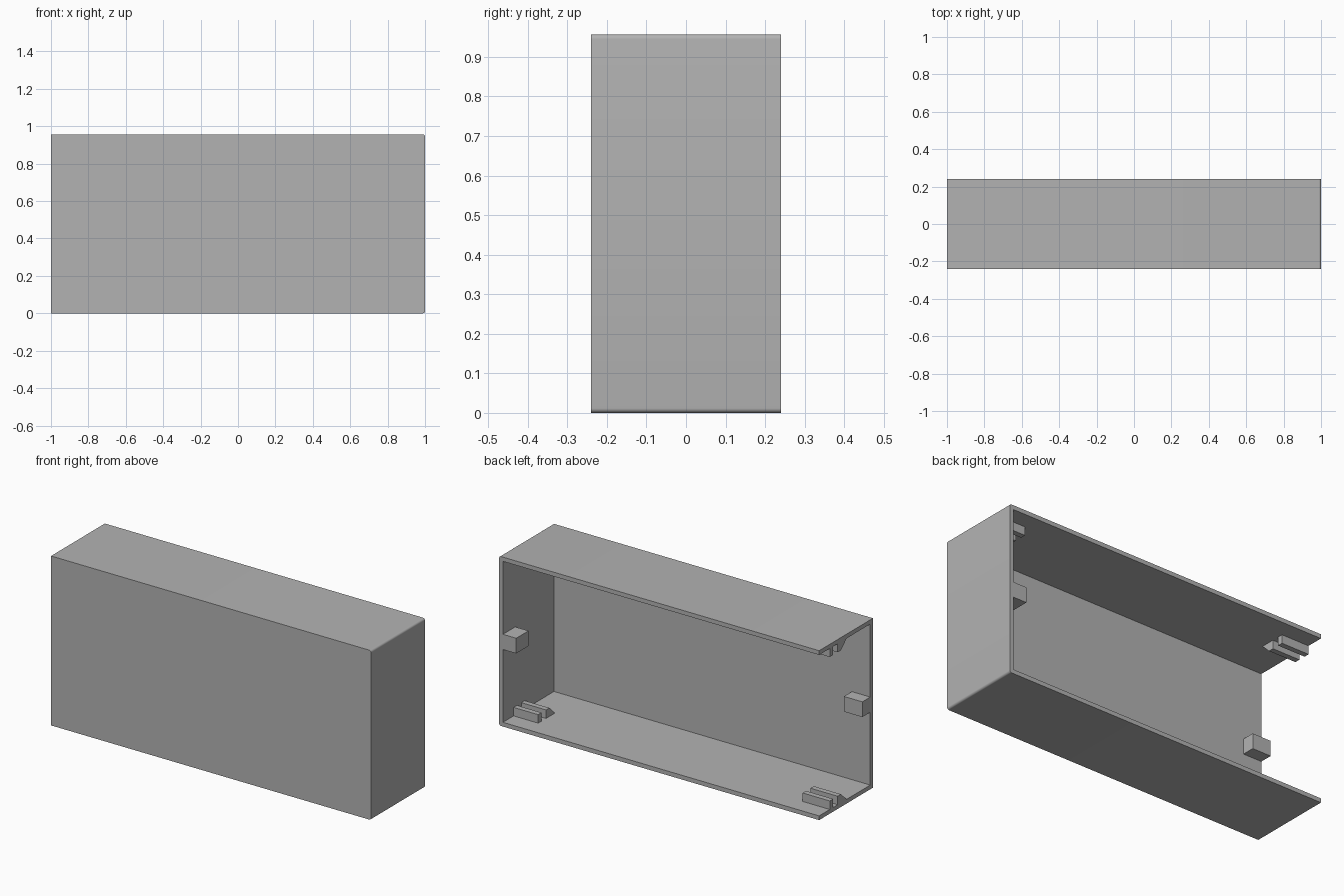
import bpy, bmesh, math
from mathutils import Matrix, Vector

cube = bpy.data.objects.get("Cube")
if cube:
    bpy.data.objects.remove(cube)

H, D, T = 0.957, 0.24, 0.024   # height, half depth, wall thickness

grey = bpy.data.materials.new("grey_plastic")
grey.use_nodes = True
COLOUR = (0.45, 0.45, 0.45, 1)
grey.diffuse_color = COLOUR
grey.node_tree.nodes["Principled BSDF"].inputs["Base Color"].default_value = COLOUR


def make(name, bm):
    bmesh.ops.recalc_face_normals(bm, faces=bm.faces)
    mesh = bpy.data.meshes.new(name)
    bm.to_mesh(mesh)
    bm.free()
    mesh.materials.append(grey)
    obj = bpy.data.objects.new(name, mesh)
    bpy.context.collection.objects.link(obj)
    return obj


def prism(name, points, offset):
    """Extrude a closed outline along an offset vector."""
    bm = bmesh.new()
    face = bm.faces.new([bm.verts.new(p) for p in points])
    new = bmesh.ops.extrude_face_region(bm, geom=[face])["geom"]
    verts = [v for v in new if isinstance(v, bmesh.types.BMVert)]
    bmesh.ops.translate(bm, verts=verts, vec=offset)
    return make(name, bm)


def box(name, lo, hi):
    (x0, y0, z0), (x1, y1, z1) = lo, hi
    return prism(name, [(x0, y0, z0), (x1, y0, z0), (x1, y1, z0), (x0, y1, z0)],
                 (0, 0, z1 - z0))


def screw_post(name, lo, hi, mouth, direction):
    """Square post with a round blind hole going in along a direction."""
    post = box(name, lo, hi)
    bm = bmesh.new()
    d = Vector(direction)
    bmesh.ops.create_cone(bm, cap_ends=True, segments=32, radius1=0.027,
                          radius2=0.027, depth=0.16)
    turn = d.to_track_quat('Z', 'Y').to_matrix().to_4x4()
    bm.transform(Matrix.Translation(mouth) @ turn)
    cutter = make(name + "_cutter", bm)
    cutter.hide_render = True
    cutter.hide_viewport = True
    mod = post.modifiers.new("hole", 'BOOLEAN')
    mod.object = cutter
    mod.operation = 'DIFFERENCE'
    mod.solver = 'EXACT'
    return post


# Wall strip: floor, rounded closed end and ceiling, open at the other end
R = 0.012
arc = [(1 - R + R * math.sin(a), R - R * math.cos(a))
       for a in (math.pi / 2 * i / 6 for i in range(7))]
outline = [(-1, 0)] + arc + [(x, H - z) for x, z in reversed(arc)]
outline += [(-1, H), (-1, H - T), (1 - T, H - T), (1 - T, T), (-1, T)]
shell = prism("wall_shell", [(x, -D, z) for x, z in outline], (0, 2 * D, 0))

# Front panel closing the shell
panel = [(-1, T), (1 - T, T), (1 - T, H - T), (-1, H - T)]
prism("front_panel", [(x, -D, z) for x, z in panel], (0, T, 0))

# Screw posts on the closed end and on the front panel
mid = 0.478
screw_post("left_screw_post", (0.893, 0.13, mid - 0.043), (1 - T, D, mid + 0.043),
           (0.935, D, mid), (0, 1, 0))
screw_post("right_screw_post", (-1, -D + T, mid - 0.043), (-0.885, -0.145, mid + 0.043),
           (-1, -0.182, mid), (1, 0, 0))

# Slotted clips on floor and ceiling: a plain rail and a rail with a sloped brace
RAIL = [(0.115, 0), (0.145, 0), (0.145, 0.048), (0.115, 0.048)]
BRACE = [(-0.005, 0), (0.075, 0), (0.075, 0.048), (0.045, 0.048)]
for side, x0, x1 in (("left", 0.822, 1 - T), ("right", -1, -0.83)):
    for level, base, up in (("lower", T, 1), ("upper", H - T, -1)):
        for part, section in (("rail", RAIL), ("brace", BRACE)):
            prism(f"{side}_{level}_clip_{part}",
                  [(x0, y, base + up * z) for y, z in section], (x1 - x0, 0, 0))

# Smooth the rounded end edges only
bpy.ops.object.select_all(action='DESELECT')
shell.select_set(True)
bpy.context.view_layer.objects.active = shell
bpy.ops.object.shade_smooth_by_angle(angle=math.radians(30))
